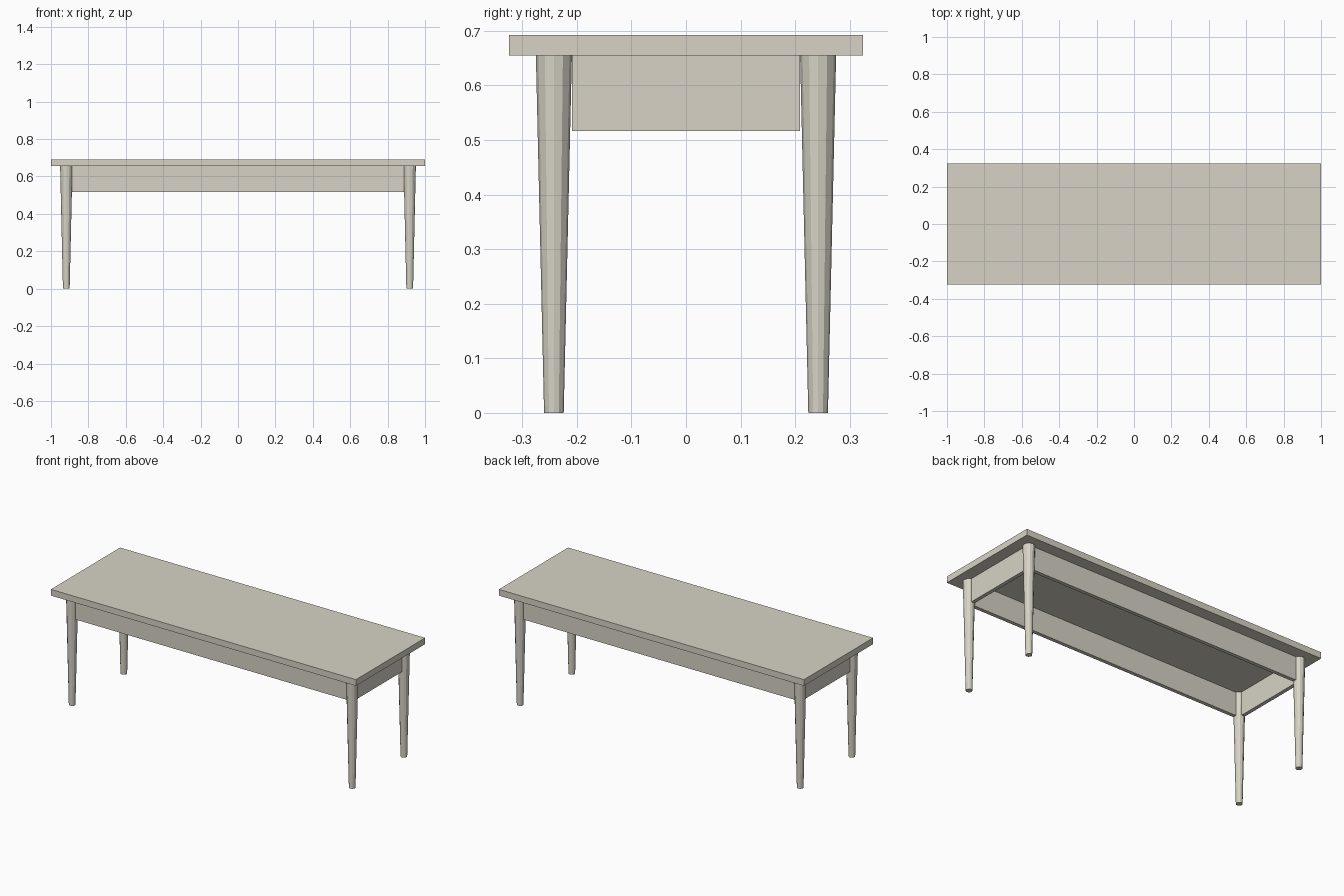
import bpy, math

if "Cube" in bpy.data.objects:
    bpy.data.objects.remove(bpy.data.objects["Cube"])

mat = bpy.data.materials.new("pale_wood")
mat.diffuse_color = (0.68, 0.65, 0.56, 1)
mat.use_nodes = True
mat.node_tree.nodes["Principled BSDF"].inputs["Base Color"].default_value = mat.diffuse_color

TOP_Z, UNDER_Z, APRON_Z = 0.692, 0.655, 0.516
LEG_X, LEG_Y = 0.918, 0.242


def box(name, x0, x1, y0, y1, z0, z1):
    bpy.ops.mesh.primitive_cube_add(size=1, location=((x0 + x1) / 2, (y0 + y1) / 2, (z0 + z1) / 2))
    ob = bpy.context.object
    ob.name = name
    ob.scale = (x1 - x0, y1 - y0, z1 - z0)
    bpy.ops.object.transform_apply(location=False, rotation=False, scale=True)
    ob.data.materials.append(mat)


def leg(name, x, y):
    bpy.ops.mesh.primitive_cone_add(vertices=12, radius1=0.018, radius2=0.033, depth=UNDER_Z,
                                    location=(x, y, UNDER_Z / 2))
    ob = bpy.context.object
    ob.name = name
    ob.data.materials.append(mat)


# Table top
box("table_top", -1, 1, -0.324, 0.324, UNDER_Z, TOP_Z)

# Tapered legs
for sx, side in ((-1, "left"), (1, "right")):
    for sy, end in ((-1, "front"), (1, "back")):
        leg(f"{end}_{side}_leg", sx * LEG_X, sy * LEG_Y)

# Apron boards between the legs
T = 0.011
for s, name in ((-1, "front_apron"), (1, "back_apron")):
    box(name, -0.887, 0.887, s * LEG_Y - T, s * LEG_Y + T, APRON_Z, UNDER_Z)
for s, name in ((-1, "left_apron"), (1, "right_apron")):
    box(name, s * LEG_X - T, s * LEG_X + T, -0.209, 0.209, APRON_Z, UNDER_Z)
